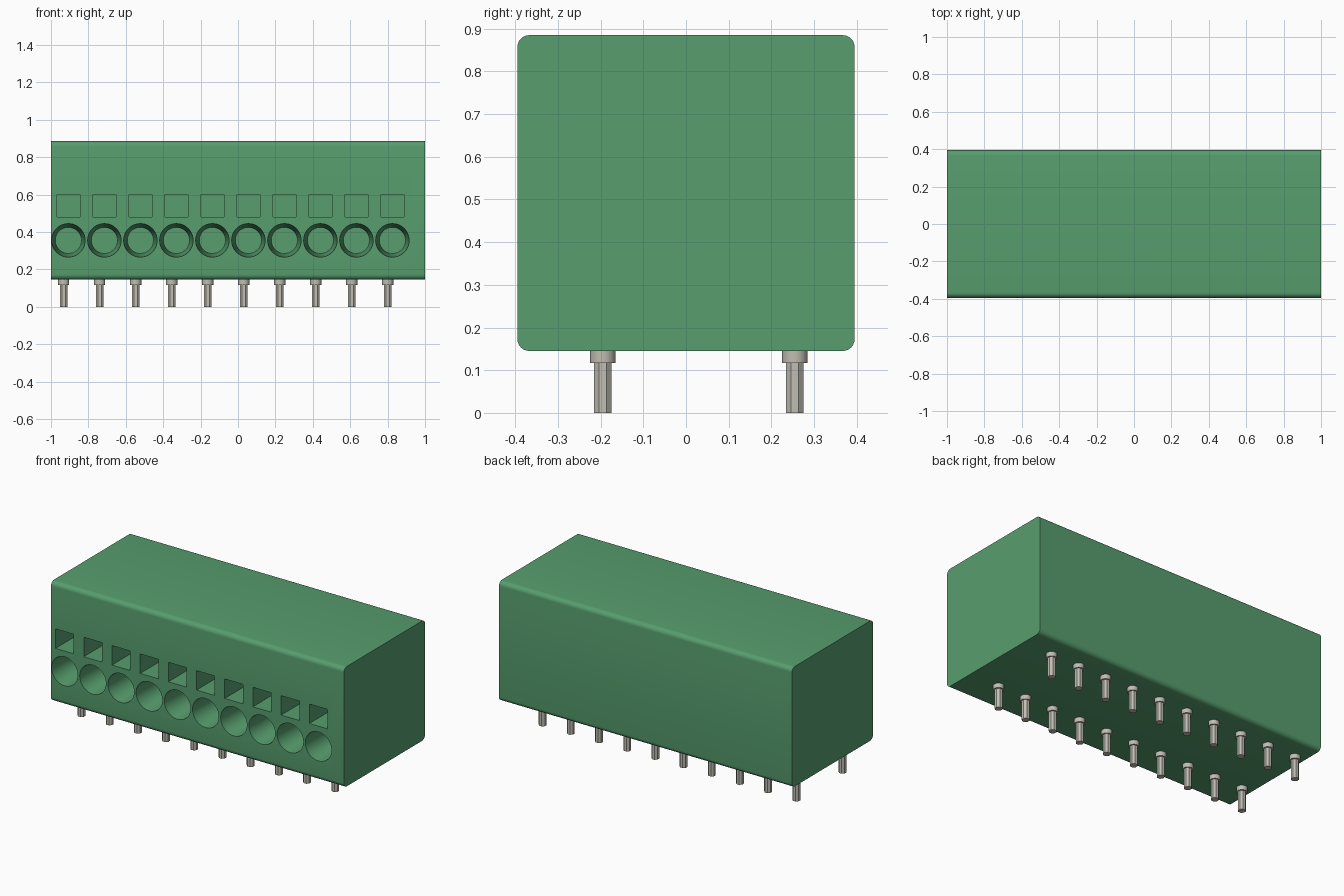
import bpy, bmesh
from math import pi
from mathutils import Matrix

if "Cube" in bpy.data.objects:
    bpy.data.objects.remove(bpy.data.objects["Cube"])

COUNT, PITCH = 10, 0.1925
HOLE_X, PIN_X = -0.907, -0.932
FRONT_Y, BOTTOM, TOP = -0.395, 0.145, 0.885


def material(name, color):
    mat = bpy.data.materials.new(name)
    mat.use_nodes = True
    mat.diffuse_color = color
    mat.node_tree.nodes["Principled BSDF"].inputs["Base Color"].default_value = color
    return mat


def finish(name, bm, mat):
    mesh = bpy.data.meshes.new(name)
    bmesh.ops.recalc_face_normals(bm, faces=bm.faces)
    bm.to_mesh(mesh)
    bm.free()
    mesh.materials.append(mat)
    obj = bpy.data.objects.new(name, mesh)
    bpy.context.collection.objects.link(obj)
    return obj


def select(obj):
    bpy.ops.object.select_all(action='DESELECT')
    obj.select_set(True)
    bpy.context.view_layer.objects.active = obj


def add_box(bm, center, size):
    m = Matrix.Translation(center) @ Matrix.Diagonal((*size, 1))
    return bmesh.ops.create_cube(bm, size=1, matrix=m)


def add_cylinder(bm, x, y, z0, z1, radius, sides):
    m = Matrix.Translation((x, y, (z0 + z1) / 2)) @ Matrix.Rotation(pi / sides, 4, 'Z')
    bmesh.ops.create_cone(bm, cap_ends=True, segments=sides, radius1=radius,
                          radius2=radius, depth=z1 - z0, matrix=m)


green = material("housing green", (0.095, 0.34, 0.155, 1))
metal = material("tinned metal", (0.53, 0.51, 0.45, 1))

# Housing: block with its four lengthwise edges rounded
bm = bmesh.new()
add_box(bm, (0, 0, (BOTTOM + TOP) / 2), (2, -2 * FRONT_Y, TOP - BOTTOM))
long_edges = [e for e in bm.edges if abs(e.verts[0].co.x - e.verts[1].co.x) > 1]
bmesh.ops.bevel(bm, geom=long_edges, offset=0.028, segments=6, profile=0.5, affect='EDGES')
housing = finish("housing", bm, green)

# Cutters: tapered wire entries and square release slots
bm = bmesh.new()
for i in range(COUNT):
    x = HOLE_X + i * PITCH
    depth, lip = 0.3, 0.02
    m = Matrix.Translation((x, FRONT_Y + depth / 2 - lip, 0.355)) @ Matrix.Rotation(-pi / 2, 4, 'X')
    bmesh.ops.create_cone(bm, cap_ends=True, segments=40, radius1=0.091,
                          radius2=0.07, depth=depth, matrix=m)
    add_box(bm, (x, FRONT_Y + 0.13, 0.54), (0.124, 0.3, 0.12))
cutter = finish("opening_cutter", bm, green)
cutter.hide_render = True

select(housing)
cut = housing.modifiers.new("openings", 'BOOLEAN')
cut.operation = 'DIFFERENCE'
cut.solver = 'EXACT'
cut.object = cutter
bpy.ops.object.modifier_apply(modifier=cut.name)
bpy.data.objects.remove(cutter)
bpy.ops.object.shade_smooth_by_angle()

# Solder pins: round collar with an eight-sided shaft, in two rows
for row, y in (("front", -0.195), ("back", 0.255)):
    bm = bmesh.new()
    for i in range(COUNT):
        x = PIN_X + i * PITCH
        add_cylinder(bm, x, y, 0.117, BOTTOM + 0.01, 0.03, 24)
        add_cylinder(bm, x, y, 0, 0.12, 0.0225, 8)
    pins = finish(row + "_pins", bm, metal)
    select(pins)
    bpy.ops.object.shade_smooth_by_angle()
